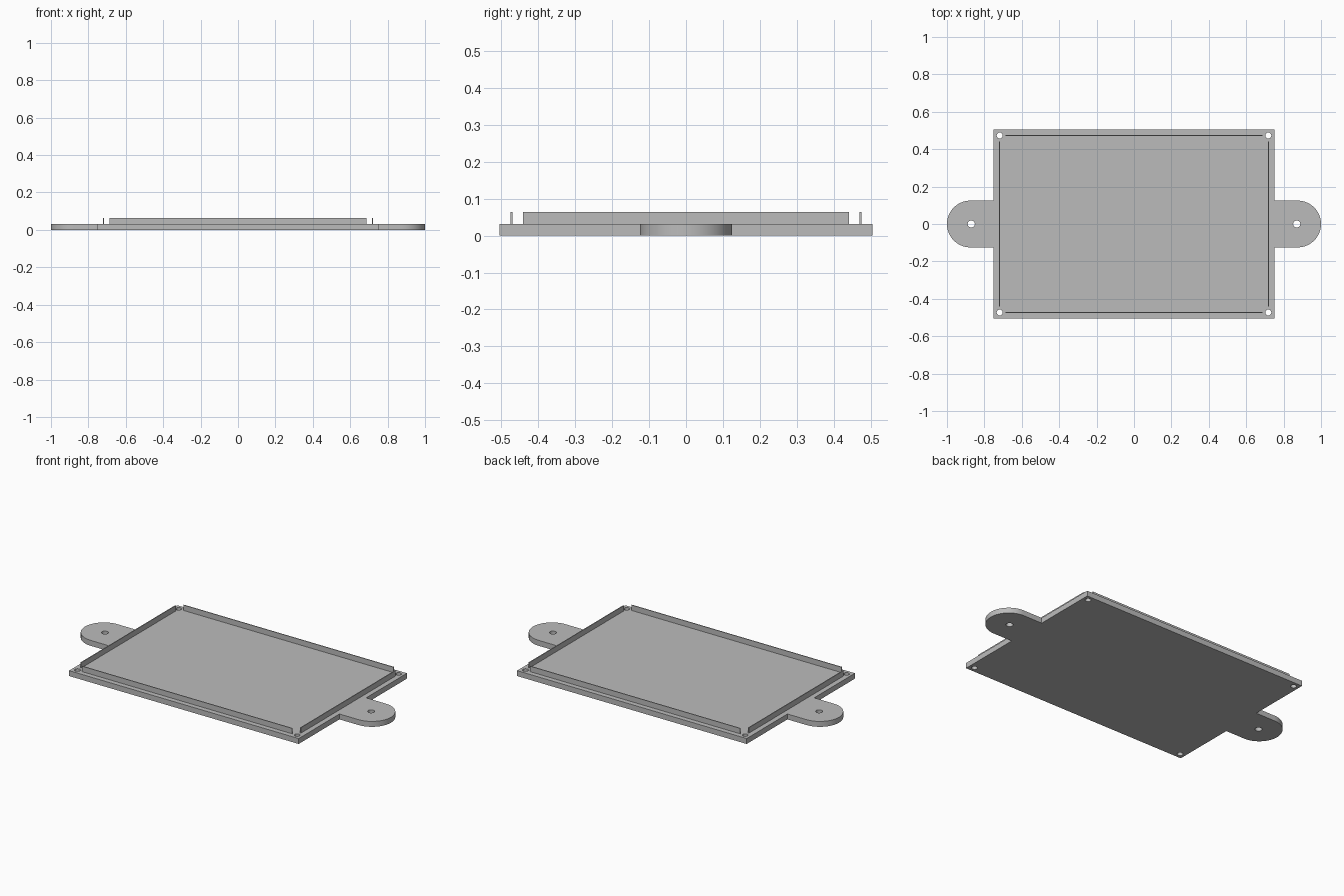
import bpy
import bmesh
from math import cos, sin, pi

cube = bpy.data.objects.get("Cube")
if cube:
    bpy.data.objects.remove(cube, do_unlink=True)

HALF_X, HALF_Y, THICK = 0.75, 0.505, 0.032
RAIL_X, RAIL_Y = 0.718, 0.473
EAR_R = 0.125
EAR_X = 1 - EAR_R

grey = bpy.data.materials.new("light_grey")
grey.use_nodes = True
colour = (0.5, 0.5, 0.5, 1)
grey.diffuse_color = colour
grey.node_tree.nodes["Principled BSDF"].inputs["Base Color"].default_value = colour


def arc(cx, cy, r, start, end, n):
    return [(cx + r * cos(start + (end - start) * i / n),
             cy + r * sin(start + (end - start) * i / n)) for i in range(n + 1)]


def add_object(name, bm):
    bmesh.ops.recalc_face_normals(bm, faces=bm.faces)
    mesh = bpy.data.meshes.new(name)
    bm.to_mesh(mesh)
    bm.free()
    mesh.materials.append(grey)
    obj = bpy.data.objects.new(name, mesh)
    bpy.context.collection.objects.link(obj)
    return obj


def add_loop(bm, points):
    verts = [bm.verts.new((x, y, 0)) for x, y in points]
    return [bm.edges.new((a, b)) for a, b in zip(verts, verts[1:] + verts[:1])]


def box(name, centre, size):
    bm = bmesh.new()
    bmesh.ops.create_cube(bm, size=1)
    bmesh.ops.scale(bm, vec=size, verts=bm.verts)
    bmesh.ops.translate(bm, vec=centre, verts=bm.verts)
    return add_object(name, bm)


# Base plate outline with a rounded mounting ear at each end
half = [(HALF_X, -HALF_Y), (HALF_X, -EAR_R)]
half += arc(EAR_X, 0, EAR_R, -pi / 2, pi / 2, 40)
half += [(HALF_X, EAR_R), (HALF_X, HALF_Y)]
outline = half + [(-x, -y) for x, y in half]

# Screw holes in the corners and ears
holes = [(sx * RAIL_X, sy * RAIL_Y, 0.016) for sx in (-1, 1) for sy in (-1, 1)]
holes += [(sx * 0.87, 0, 0.019) for sx in (-1, 1)]

bm = bmesh.new()
edges = add_loop(bm, outline)
for x, y, r in holes:
    edges += add_loop(bm, arc(x, y, r, 0, 2 * pi, 32)[:-1])
bmesh.ops.triangle_fill(bm, edges=edges, use_beauty=True, use_dissolve=False)
extruded = bmesh.ops.extrude_face_region(bm, geom=bm.faces[:], use_keep_orig=True)
top = [v for v in extruded["geom"] if isinstance(v, bmesh.types.BMVert)]
bmesh.ops.translate(bm, vec=(0, 0, THICK), verts=top)
plate = add_object("base_plate", bm)
bpy.context.view_layer.objects.active = plate
plate.select_set(True)
bpy.ops.object.shade_smooth_by_angle(angle=pi / 6)

# Thin locating rails that stop short of the corner holes
RAIL_H, RAIL_T = 0.032, 0.005
rail_z = THICK + RAIL_H / 2
for side, label in ((-1, "front"), (1, "back")):
    box(label + "_rail", (0, side * RAIL_Y, rail_z), (1.374, RAIL_T, RAIL_H))
for side, label in ((-1, "right"), (1, "left")):
    box(label + "_rail", (side * RAIL_X, 0, rail_z), (RAIL_T, 0.884, RAIL_H))
